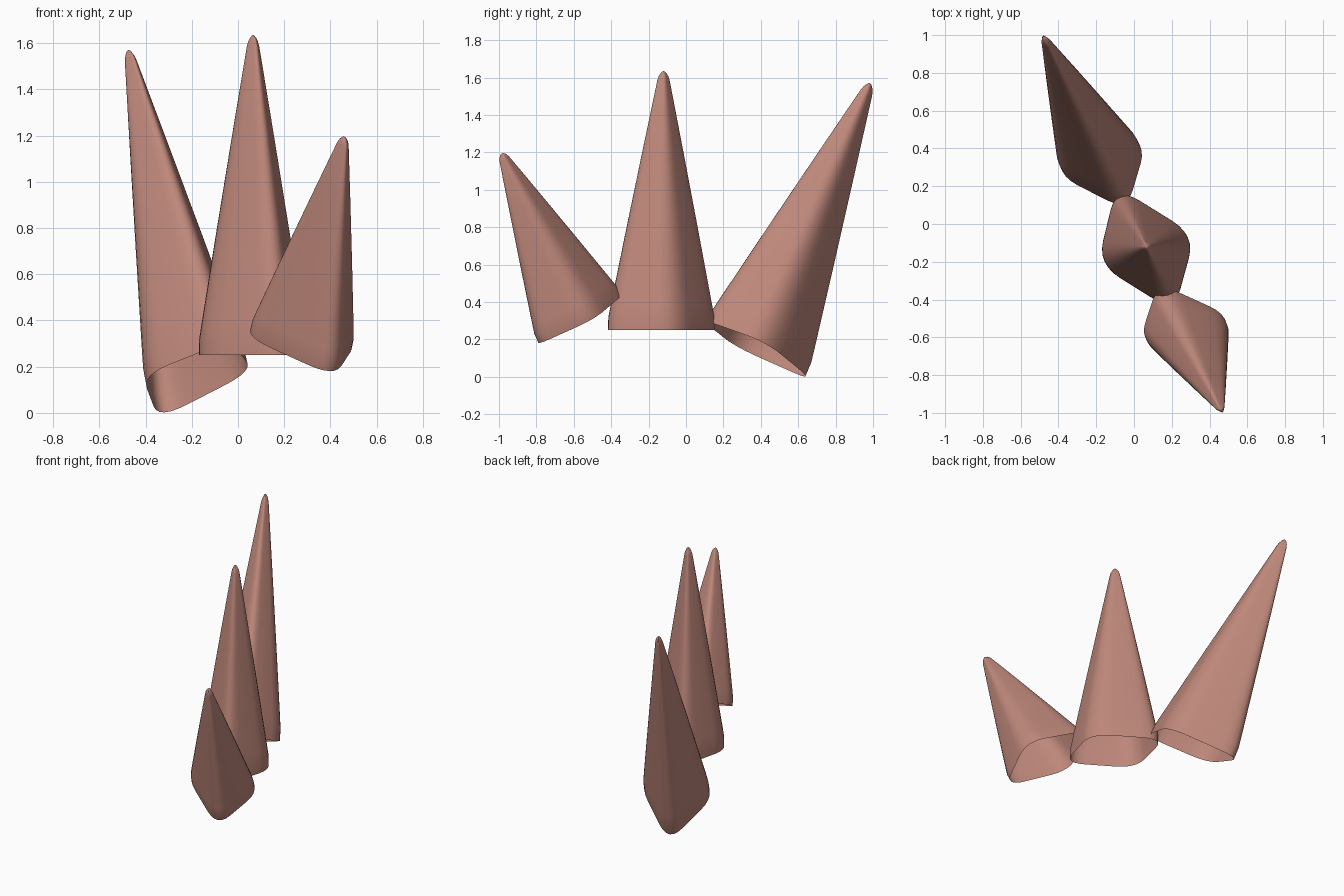
import bpy, bmesh
from mathutils import Vector

if "Cube" in bpy.data.objects:
    bpy.data.objects.remove(bpy.data.objects["Cube"])

# Single clay-pink colour
COLOUR = (0.515, 0.243, 0.195, 1)
clay = bpy.data.materials.new("clay_pink")
clay.use_nodes = True
clay.diffuse_color = COLOUR
bsdf = clay.node_tree.nodes["Principled BSDF"]
bsdf.inputs["Base Color"].default_value = COLOUR
bsdf.inputs["Roughness"].default_value = 0.7

ROUNDING = 0.3   # share of each side used by a corner's curve
ARC = 6          # segments in a rounded corner
# Share of the way to the tip, and size of the section there
PROFILE = [(0, 1), (0.05, 0.995), (0.1, 0.95), (0.4, 0.665), (0.7, 0.375), (0.965, 0.115),
           (0.98, 0.09), (0.992, 0.055), (0.998, 0.025)]


def rounded_section(corners):
    """Closed four-sided loop whose rounded corners pass through the given points."""
    points = [Vector(c) for c in corners]
    centre = sum(points, Vector()) / 4
    grow = 1 / (1 - ROUNDING / 2)
    outer = [centre + (p - centre) * grow for p in points]
    loop = []
    for i, p in enumerate(outer):
        a = p.lerp(outer[i - 1], ROUNDING)
        b = p.lerp(outer[(i + 1) % 4], ROUNDING)
        for k in range(ARC + 1):
            t = k / ARC
            loop.append(a.lerp(p, t).lerp(p.lerp(b, t), t))
    return centre, loop


def spike(name, corners, tip):
    """Hollow spike, open below, tapering from its rim to a blunt tip."""
    centre, loop = rounded_section(corners)
    tip = Vector(tip)
    bm = bmesh.new()
    rings = []
    for t, size in PROFILE:
        middle = centre.lerp(tip, t)
        rings.append([bm.verts.new(middle + (p - centre) * size) for p in loop])
    n = len(loop)
    for low, high in zip(rings, rings[1:]):
        for i in range(n):
            j = (i + 1) % n
            bm.faces.new((low[i], low[j], high[j], high[i]))
    apex = bm.verts.new(tip)
    for i in range(n):
        bm.faces.new((rings[-1][i], rings[-1][(i + 1) % n], apex))
    for face in bm.faces:
        face.smooth = True
    mesh = bpy.data.meshes.new(name)
    bm.to_mesh(mesh)
    bm.free()
    mesh.materials.append(clay)
    obj = bpy.data.objects.new(name, mesh)
    bpy.context.collection.objects.link(obj)
    return obj


# Rim corners in order: back, right, front, left
spike("middle_spike",
      [(-0.07, 0.15, 0.25), (-0.155, -0.2, 0.25), (0.19, -0.415, 0.25), (0.285, -0.07, 0.25)],
      (0.065, -0.12, 1.635))
spike("front_spike",
      [(0.15, -0.35, 0.44), (0.065, -0.61, 0.33), (0.395, -0.79, 0.18), (0.48, -0.5, 0.31)],
      (0.46, -0.985, 1.195))
spike("back_spike",
      [(-0.32, 0.64, 0.0), (-0.38, 0.28, 0.16), (-0.06, 0.115, 0.29), (0.03, 0.42, 0.18)],
      (-0.475, 0.985, 1.57))
